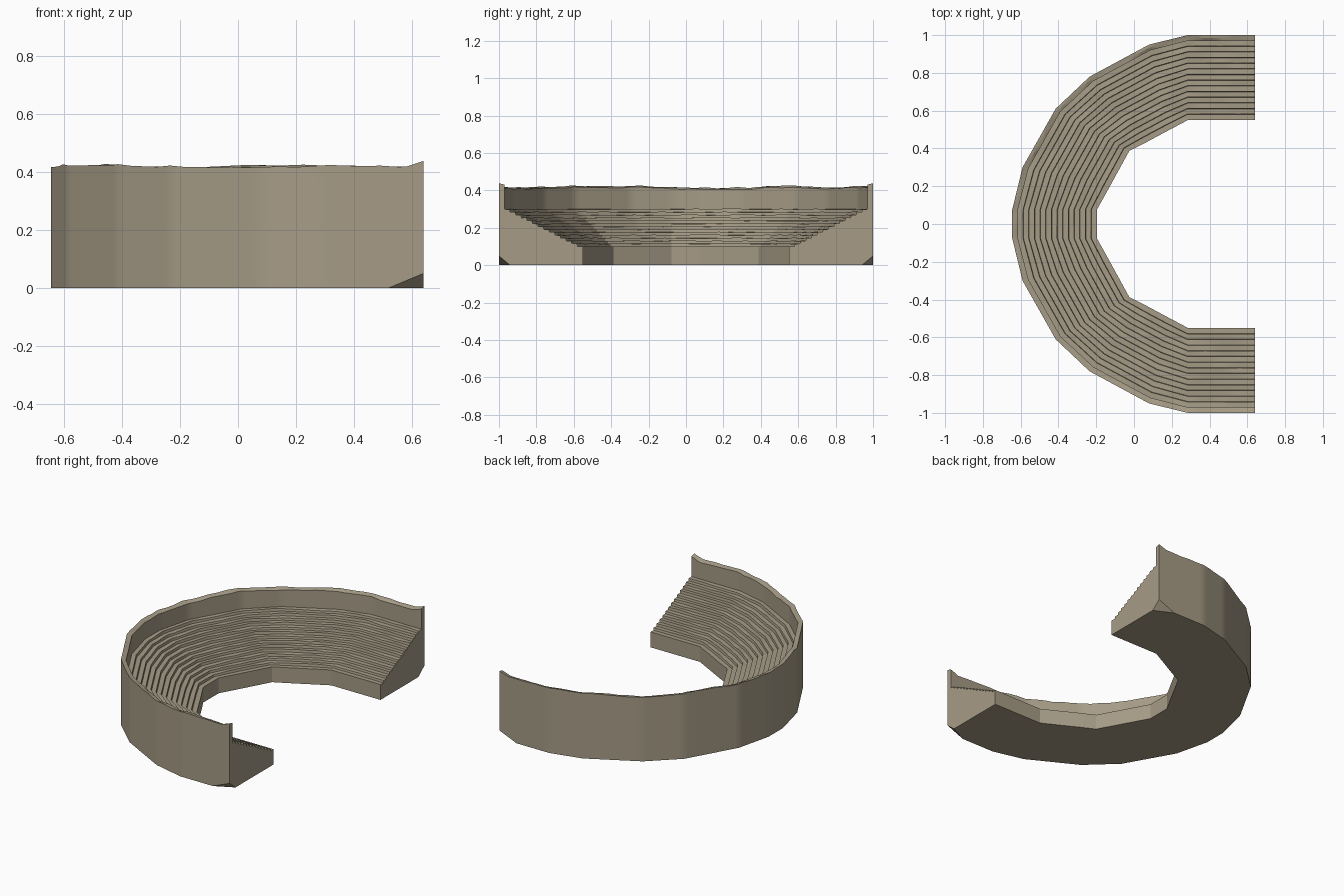
import bpy, bmesh, math, random
from mathutils import Vector

if "Cube" in bpy.data.objects:
    bpy.data.objects.remove(bpy.data.objects["Cube"])

random.seed(4)
STEPS = 14
WALL_T = 0.933          # where the rear wall starts, 0 = inner edge, 1 = outer edge
Z_IN, Z_OUT = 0.10, 0.315

# Matching outer and inner plan points for the +y half
outer_half = [(0.64, 1.0), (0.285, 1.0), (0.08, 0.95), (-0.235, 0.78),
              (-0.415, 0.61), (-0.59, 0.30), (-0.645, 0.075)]
inner_half = [(0.64, 0.55), (0.285, 0.55), (0.185, 0.497), (0.06, 0.43),
              (-0.025, 0.387), (-0.125, 0.204), (-0.195, 0.078)]


def mirrored(half):
    return [Vector(p) for p in half] + [Vector((x, -y)) for x, y in reversed(half)]


def resample(outer, inner, spacing=0.03):
    """Subdivide both plan outlines together, keeping their corners."""
    pairs = []
    for i in range(len(outer) - 1):
        n = max(2, round((outer[i + 1] - outer[i]).length / spacing))
        for k in range(n):
            f = k / n
            pairs.append((outer[i].lerp(outer[i + 1], f), inner[i].lerp(inner[i + 1], f)))
    pairs.append((outer[-1], inner[-1]))
    return pairs


def smooth_noise(count, amp, stride):
    """Random values with linear blending between knots."""
    knots = [random.uniform(-amp, amp) for _ in range(count // stride + 2)]
    return [knots[i // stride] * (1 - i % stride / stride)
            + knots[i // stride + 1] * (i % stride / stride) for i in range(count)]


stations = resample(mirrored(outer_half), mirrored(inner_half))
count = len(stations)

# Cross-section as (t, z, wear): inner face, stepped seats, rear wall, base
rise = (Z_OUT - Z_IN) / STEPS
run = WALL_T / STEPS
profile = [(0, 0, None), (0, Z_IN, None)]
for s in range(1, STEPS):
    profile += [(s * run, Z_IN + (s - 1) * rise, None),
                (s * run + 0.006, Z_IN + s * rise, s)]
profile += [(WALL_T, Z_OUT - rise, None), (WALL_T, 0.412, "rim_in"),
            (0.968, 0.417, "rim_mid"), (1, 0.420, "rim_out"), (1, 0, None)]

# Worn step edges and the broken top rim
wear = {s: smooth_noise(count, 0.003, 3) for s in range(1, STEPS)}
broad = smooth_noise(count, 0.006, 7)
for key, amp in (("rim_in", 0.004), ("rim_mid", 0.003), ("rim_out", 0.003)):
    fine = smooth_noise(count, amp, 2)
    wear[key] = [a + b for a, b in zip(broad, fine)]
    for i, lift in ((0, 0.018), (1, 0.008)):
        wear[key][i] = lift
        wear[key][-1 - i] = lift

# Sweep the cross-section around the plan
bm = bmesh.new()
rings = []
for i, (out, inn) in enumerate(stations):
    ring = []
    for t, z, key in profile:
        p = inn.lerp(out, t)
        ring.append(bm.verts.new((p.x, p.y, z + (wear[key][i] if key else 0))))
    rings.append(ring)
n = len(profile)
for a, b in zip(rings, rings[1:]):
    for j in range(n):
        k = (j + 1) % n
        bm.faces.new((a[j], a[k], b[k], b[j]))
bm.faces.new(rings[0])
bm.faces.new(rings[-1])
bmesh.ops.recalc_face_normals(bm, faces=bm.faces)

# Chipped bottom corners at the two open ends
for side in (1, -1):
    cut = bmesh.ops.bisect_plane(
        bm, geom=bm.verts[:] + bm.edges[:] + bm.faces[:],
        plane_co=(0.52, side, 0), plane_no=(1 / 0.12, side / 0.06, -1 / 0.05),
        clear_outer=True)
    edges = [e for e in cut["geom_cut"] if isinstance(e, bmesh.types.BMEdge)]
    bmesh.ops.holes_fill(bm, edges=edges, sides=0)
bmesh.ops.recalc_face_normals(bm, faces=bm.faces)

mesh = bpy.data.meshes.new("tiered_stand")
bm.to_mesh(mesh)
bm.free()
stand = bpy.data.objects.new("tiered_stand", mesh)
bpy.context.collection.objects.link(stand)

# Weathered stone colour
stone = bpy.data.materials.new("stone")
stone.diffuse_color = (0.38, 0.33, 0.24, 1)
stone.use_nodes = True
stone.node_tree.nodes["Principled BSDF"].inputs["Base Color"].default_value = stone.diffuse_color
mesh.materials.append(stone)

bpy.context.view_layer.objects.active = stand
stand.select_set(True)
bpy.ops.object.shade_smooth_by_angle(angle=math.radians(20))
